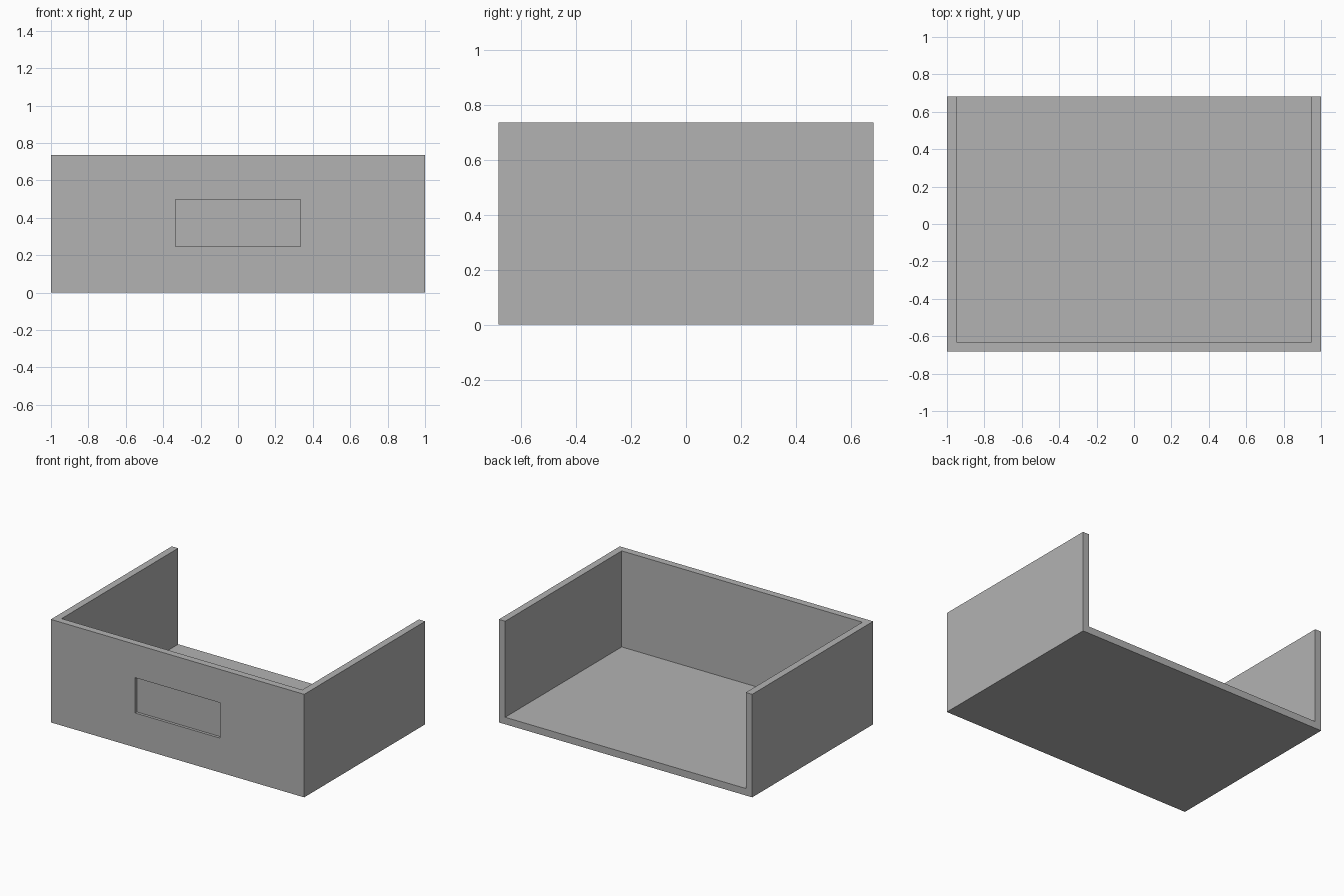
import bpy

cube = bpy.data.objects.get("Cube")
if cube:
    bpy.data.objects.remove(cube, do_unlink=True)

WIDTH, DEPTH, HEIGHT = 2.0, 1.364, 0.735
WALL = 0.05
RECESS = 0.02
X, Y = WIDTH / 2, DEPTH / 2


def box(name, low, high):
    """Box between two opposite corners."""
    centre = [(a + b) / 2 for a, b in zip(low, high)]
    bpy.ops.mesh.primitive_cube_add(size=1, location=centre)
    obj = bpy.context.object
    obj.name = name
    obj.scale = [b - a for a, b in zip(low, high)]
    bpy.ops.object.transform_apply(location=True, rotation=False, scale=True)
    return obj


def cut(target, cutter):
    """Subtract the cutter from the target, then discard the cutter."""
    mod = target.modifiers.new(cutter.name, "BOOLEAN")
    mod.operation = "DIFFERENCE"
    mod.solver = "EXACT"
    mod.object = cutter
    bpy.context.view_layer.objects.active = target
    bpy.ops.object.modifier_apply(modifier=mod.name)
    bpy.data.objects.remove(cutter, do_unlink=True)


grey = bpy.data.materials.new("mid grey")
grey.use_nodes = True
colour = (0.448, 0.448, 0.448, 1)
grey.diffuse_color = colour
grey.node_tree.nodes["Principled BSDF"].inputs["Base Color"].default_value = colour

# Tray body: floor, front wall and two side walls in one solid
tray = box("open_back_tray", (-X, -Y, 0), (X, Y, HEIGHT))

# Interior, open at the top and the back
cut(tray, box("interior_cutter", (WALL - X, WALL - Y, WALL), (X - WALL, Y + 1, HEIGHT + 1)))

# Shallow label recess in the front wall
cut(tray, box("recess_cutter", (-0.335, -Y - 1, 0.245), (0.335, RECESS - Y, 0.497)))

tray.data.materials.clear()
tray.data.materials.append(grey)
